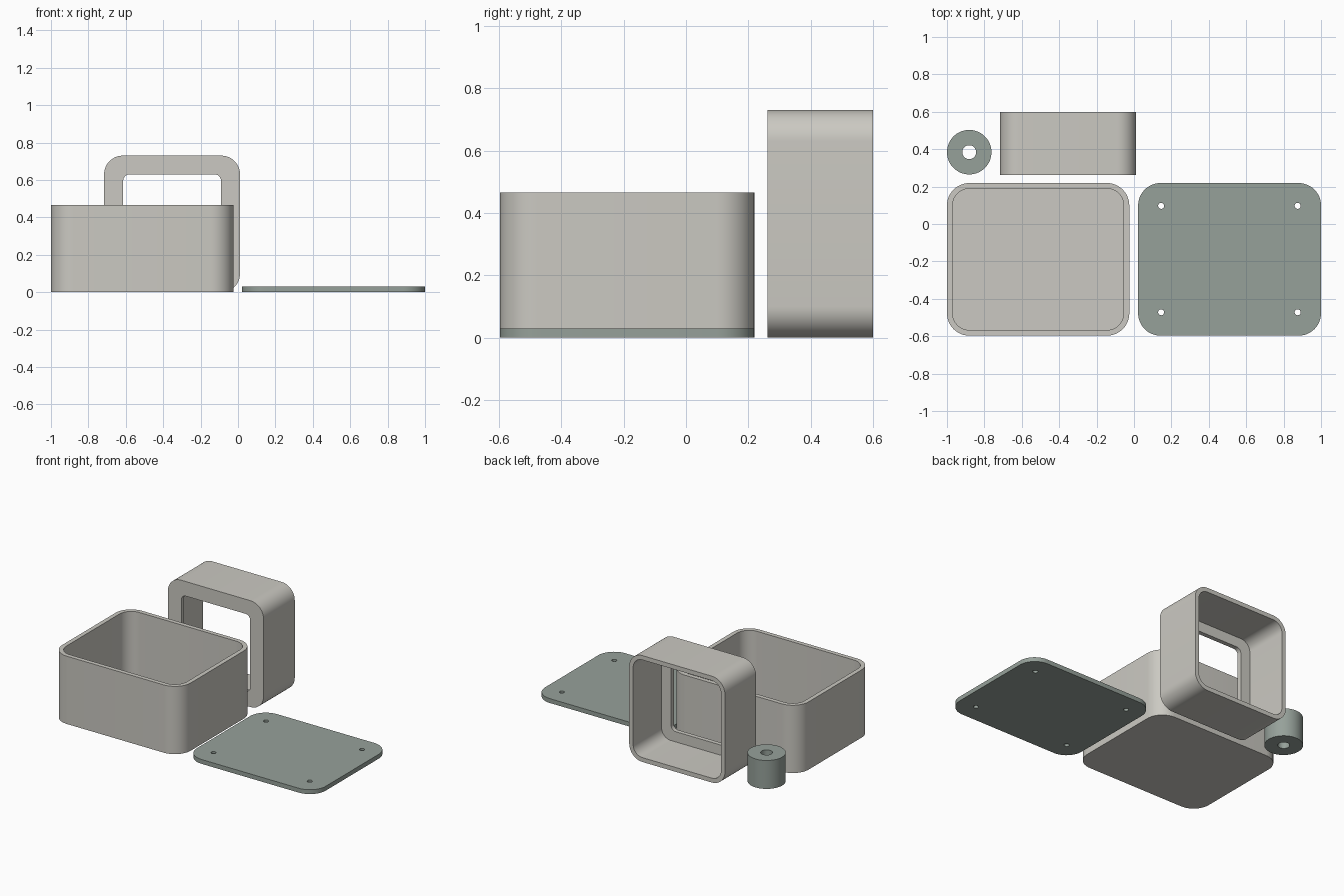
import bpy, bmesh, math

if "Cube" in bpy.data.objects:
    bpy.data.objects.remove(bpy.data.objects["Cube"])


def material(name, rgb):
    m = bpy.data.materials.new(name)
    m.diffuse_color = (*rgb, 1)
    m.use_nodes = True
    m.node_tree.nodes["Principled BSDF"].inputs["Base Color"].default_value = m.diffuse_color
    return m


WARM = material("warm grey", (0.597, 0.584, 0.539))
GREEN = material("grey green", (0.305, 0.356, 0.323))


def rounded(x0, x1, y0, y1, r, seg=12):
    """Rounded rectangle outline, counter-clockwise."""
    pts = []
    for i, (cx, cy) in enumerate([(x1 - r, y1 - r), (x0 + r, y1 - r),
                                  (x0 + r, y0 + r), (x1 - r, y0 + r)]):
        for k in range(seg + 1):
            a = math.pi / 2 * (i + k / seg)
            pts.append((cx + r * math.cos(a), cy + r * math.sin(a)))
    return pts


def circle(cx, cy, r, n=64):
    return [(cx + r * math.cos(math.tau * k / n), cy + r * math.sin(math.tau * k / n))
            for k in range(n)]


def loft(name, mat, rings, closed=False, upright=False):
    """Skin (outline, height) rings; closed joins last to first, otherwise cap both ends."""
    bm = bmesh.new()
    loops = [[bm.verts.new((u, h, v) if upright else (u, v, h)) for u, v in pts]
             for pts, h in rings]
    pairs = list(zip(loops, loops[1:]))
    if closed:
        pairs.append((loops[-1], loops[0]))
    else:
        bm.faces.new(loops[0])
        bm.faces.new(loops[-1])
    for a, b in pairs:
        n = len(a)
        for i in range(n):
            j = (i + 1) % n
            bm.faces.new((a[i], a[j], b[j], b[i]))
    bmesh.ops.recalc_face_normals(bm, faces=bm.faces)
    me = bpy.data.meshes.new(name)
    bm.to_mesh(me)
    bm.free()
    me.materials.append(mat)
    ob = bpy.data.objects.new(name, me)
    bpy.context.collection.objects.link(ob)
    return ob


def smooth(ob):
    bpy.ops.object.select_all(action='DESELECT')
    ob.select_set(True)
    bpy.context.view_layer.objects.active = ob
    bpy.ops.object.shade_smooth_by_angle(angle=math.radians(30))


T = 0.03  # wall thickness

# Open-topped box
x0, x1, y0, y1 = -1.0, -0.025, -0.597, 0.219
outer = rounded(x0, x1, y0, y1, 0.12)
inner = rounded(x0 + T, x1 - T, y0 + T, y1 - T, 0.09)
smooth(loft("box", WARM, [(outer, 0), (outer, 0.465), (inner, 0.465), (inner, T)]))

# Flat lid with four screw holes
plate = rounded(0.022, 1.0, y0, y1, 0.12)
lid = loft("lid", GREEN, [(plate, 0), (plate, T)])
for x in (0.145, 0.875):
    for y in (-0.472, 0.097):
        hole = circle(x, y, 0.016, 24)
        cutter = loft("hole_cutter", GREEN, [(hole, -0.05), (hole, 0.1)])
        cutter.hide_render = True
        mod = lid.modifiers.new("hole", 'BOOLEAN')
        mod.operation = 'DIFFERENCE'
        mod.solver = 'EXACT'
        mod.object = cutter
        bpy.context.view_layer.objects.active = lid
        bpy.ops.object.modifier_apply(modifier=mod.name)
        bpy.data.objects.remove(cutter)
smooth(lid)

# Upright bezel: front plate with a window, open at the back
x0, x1, top, front, back = -0.716, 0.011, 0.73, 0.262, 0.6
outer = rounded(x0, x1, 0, top, 0.10)
inner = rounded(x0 + T, x1 - T, T, top - T, 0.07)
window = rounded(x0 + 0.102, x1 - 0.102, 0.1, top - 0.1, 0.035)
smooth(loft("bezel", WARM, [(outer, back), (outer, front), (window, front),
                            (window, front + T), (inner, front + T), (inner, back)],
            closed=True, upright=True))

# Round spacer with a through hole
rim, bore = circle(-0.881, 0.384, 0.119), circle(-0.881, 0.384, 0.037)
smooth(loft("spacer", GREEN, [(rim, 0), (rim, 0.195), (bore, 0.195), (bore, 0)], closed=True))
